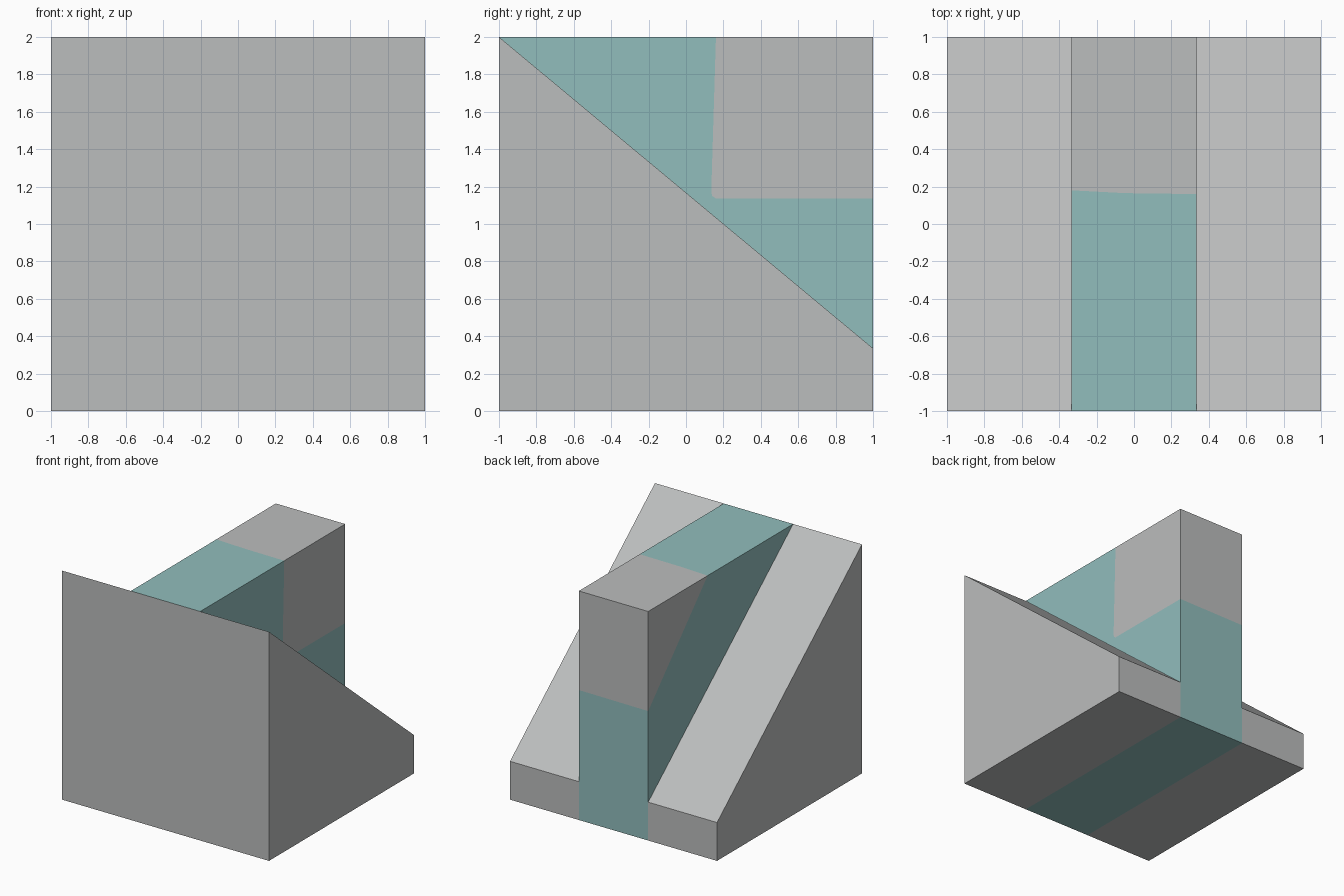
import bpy
import bmesh

if "Cube" in bpy.data.objects:
    bpy.data.objects.remove(bpy.data.objects["Cube"])

W = 0.335      # half width of the centre wall
LOW = 0.335    # ramp height at the back


def material(name, rgb):
    m = bpy.data.materials.new(name)
    m.diffuse_color = (*rgb, 1)
    m.use_nodes = True
    m.node_tree.nodes["Principled BSDF"].inputs["Base Color"].default_value = m.diffuse_color
    return m


grey = material("light_grey", (0.50, 0.51, 0.51))
teal = material("soft_teal", (0.285, 0.51, 0.505))


def build(name, faces, mats):
    """Make a mesh from (material index, corner points) faces."""
    bm = bmesh.new()
    for index, points in faces:
        f = bm.faces.new([bm.verts.new(p) for p in points])
        f.material_index = index
    bmesh.ops.remove_doubles(bm, verts=bm.verts, dist=1e-4)
    bmesh.ops.recalc_face_normals(bm, faces=bm.faces)
    mesh = bpy.data.meshes.new(name)
    bm.to_mesh(mesh)
    bm.free()
    for m in mats:
        mesh.materials.append(m)
    obj = bpy.data.objects.new(name, mesh)
    bpy.context.collection.objects.link(obj)


# Side ramps: one sloped profile extruded outward on each side
profile = [(-1, 0), (1, 0), (1, LOW), (-1, 2)]
for side, name in ((-1, "left_ramp"), (1, "right_ramp")):
    inner = [(side * W, y, z) for y, z in profile]
    outer = [(side, y, z) for y, z in profile]
    faces = [(0, inner), (0, outer)]
    for i in range(4):
        j = (i + 1) % 4
        faces.append((0, [inner[i], inner[j], outer[j], outer[i]]))
    build(name, faces, [grey])

# Centre wall: teal with a grey upper back corner
split_left = [(-W, 0.18, 2), (-W, 1, 1.13)]
split_right = [(W, 0.16, 2), (W, 0.135, 1.175), (W, 0.14, 1.15),
               (W, 0.16, 1.137), (W, 1, 1.135)]
split_top = [split_left[0], (-0.05, 0.165, 2), split_right[0]]
split_back = [split_left[-1], split_right[-1]]


def corner(x, y, z):
    return (x * W, y, z)


build("centre_wall", [
    # front
    (0, [corner(-1, -1, 0), corner(1, -1, 0), corner(1, -1, 2), corner(-1, -1, 2)]),
    # underside
    (1, [corner(-1, -1, 0), corner(-1, 1, 0), corner(1, 1, 0), corner(1, -1, 0)]),
    # top
    (1, [corner(-1, -1, 2), *split_top, corner(1, -1, 2)]),
    (0, [*split_top, corner(1, 1, 2), corner(-1, 1, 2)]),
    # back
    (1, [corner(-1, 1, 0), *split_back, corner(1, 1, 0)]),
    (0, [*split_back, corner(1, 1, 2), corner(-1, 1, 2)]),
    # left side
    (1, [corner(-1, -1, 0), corner(-1, -1, 2), *split_left, corner(-1, 1, 0)]),
    (0, [*split_left, corner(-1, 1, 2)]),
    # right side
    (1, [corner(1, -1, 0), corner(1, -1, 2), *split_right, corner(1, 1, 0)]),
    (0, [*split_right, corner(1, 1, 2)]),
], [grey, teal])
